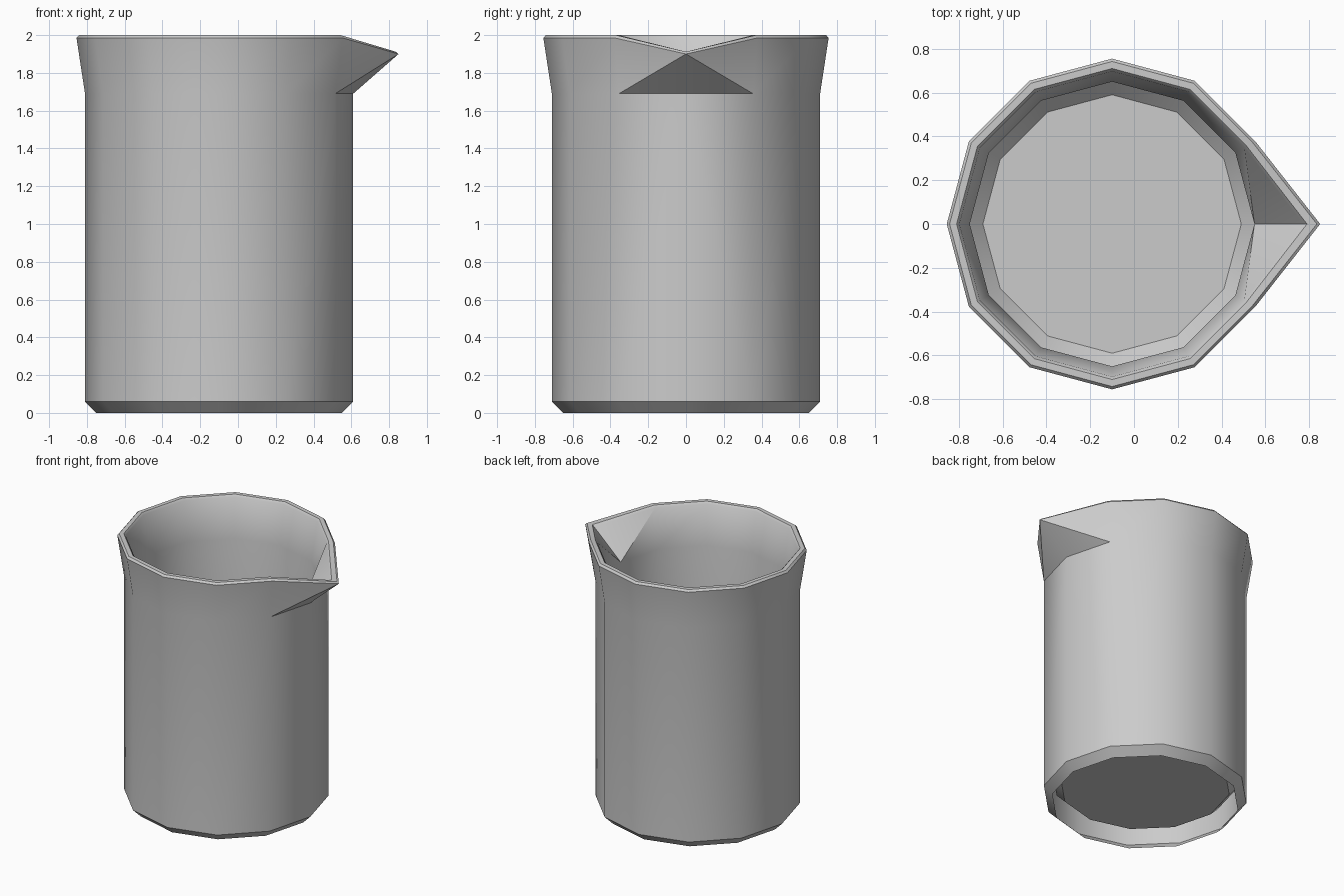
import bpy, bmesh, math

if "Cube" in bpy.data.objects:
    bpy.data.objects.remove(bpy.data.objects["Cube"])

SIDES = 12
CX = -0.1  # axis of the round body; the spout balances it on the +x side


def lathe(name, rings, cap_last=False):
    """Skin rings of (radius, z, spout tip x and z or None)."""
    bm = bmesh.new()
    loops = []
    for r, z, tip in rings:
        loop = []
        for i in range(SIDES):
            a = 2 * math.pi * i / SIDES
            co = (CX + r * math.cos(a), r * math.sin(a), z)
            if i == 0 and tip:
                co = (tip[0], 0, tip[1])
            loop.append(bm.verts.new(co))
        loops.append(loop)
    for low, high in zip(loops, loops[1:]):
        for i in range(SIDES):
            j = (i + 1) % SIDES
            quad = [low[i], low[j], high[j], high[i]]
            # split the spout quads from the wall to the tip
            if i == 0:
                bm.faces.new((quad[0], quad[1], quad[3]))
                bm.faces.new((quad[1], quad[2], quad[3]))
            elif j == 0:
                bm.faces.new((quad[0], quad[1], quad[2]))
                bm.faces.new((quad[0], quad[2], quad[3]))
            else:
                bm.faces.new(quad)
    if cap_last:
        bm.faces.new(loops[-1])
    mesh = bpy.data.meshes.new(name)
    bm.to_mesh(mesh)
    bm.free()
    obj = bpy.data.objects.new(name, mesh)
    bpy.context.collection.objects.link(obj)
    bpy.ops.object.select_all(action='DESELECT')
    obj.select_set(True)
    bpy.context.view_layer.objects.active = obj
    bpy.ops.object.shade_smooth_by_angle(angle=math.radians(35))
    return obj


# Beaker: open foot, outer wall, flared rim with spout, inner wall, raised floor
lathe("beaker", [
    (0.65, 0.0, None),
    (0.71, 0.06, None),
    (0.71, 1.69, None),
    (0.755, 1.985, (0.85, 1.9)),
    (0.742, 2.0, (0.835, 1.912)),
    (0.71, 2.0, (0.79, 1.912)),
    (0.697, 1.985, (0.775, 1.9)),
    (0.65, 1.69, None),
    (0.65, 0.18, None),
    (0.59, 0.12, None),
], cap_last=True)
